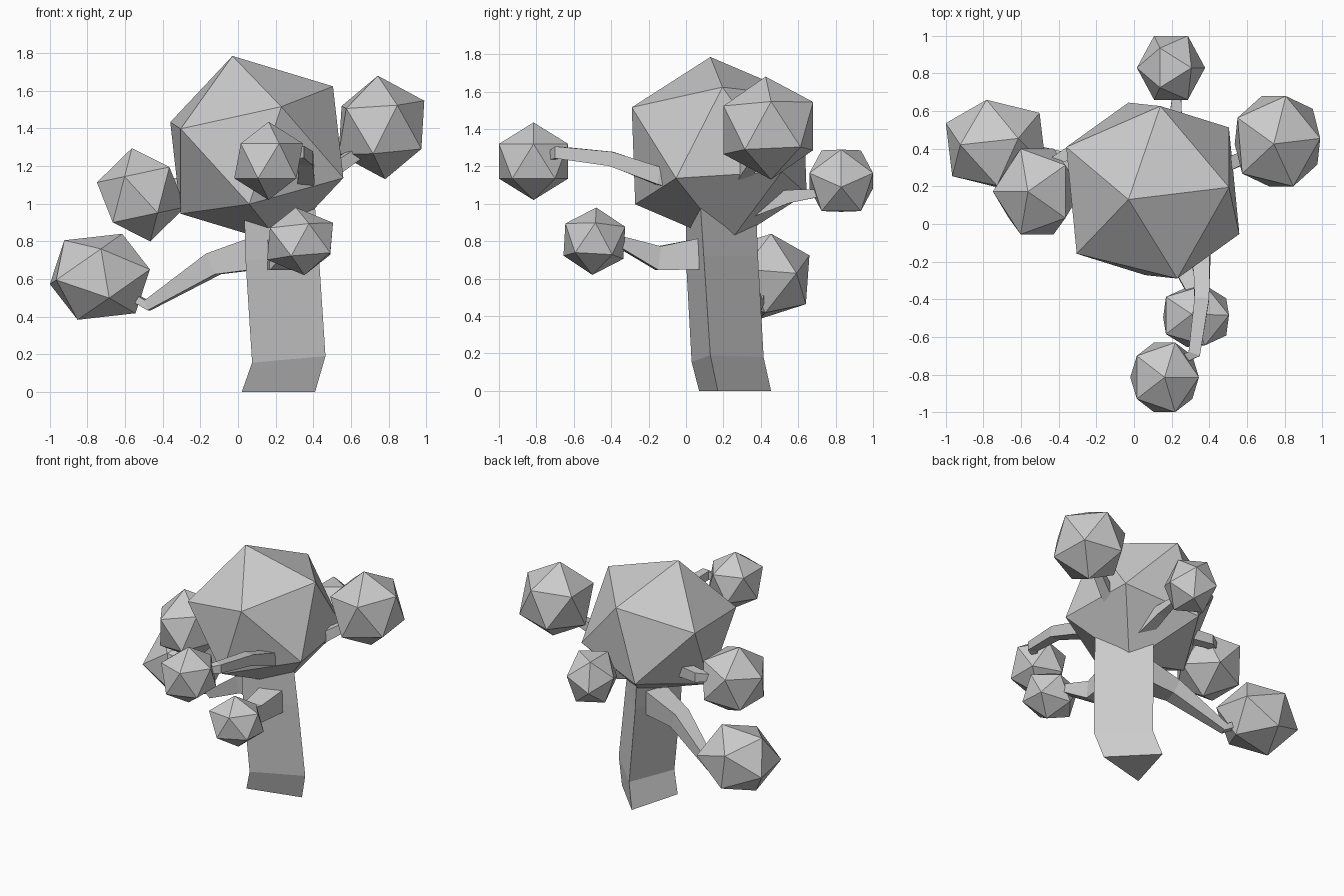
import bpy, bmesh, math
from mathutils import Vector, Matrix

if "Cube" in bpy.data.objects:
    bpy.data.objects.remove(bpy.data.objects["Cube"])


def finish(name, bm):
    bmesh.ops.recalc_face_normals(bm, faces=bm.faces)
    me = bpy.data.meshes.new(name)
    bm.to_mesh(me)
    bm.free()
    ob = bpy.data.objects.new(name, me)
    bpy.context.collection.objects.link(ob)
    return ob


def loft(name, rings):
    """Flat-faced tube through equal-length rings of points."""
    bm = bmesh.new()
    vs = [[bm.verts.new(p) for p in r] for r in rings]
    n = len(vs[0])
    for a, b in zip(vs, vs[1:]):
        for i in range(n):
            j = (i + 1) % n
            bm.faces.new((a[i], a[j], b[j], b[i]))
    bm.faces.new(vs[0][::-1])
    bm.faces.new(vs[-1])
    return finish(name, bm)


def branch(name, path, radii, sides=4):
    """Tapering low-poly branch following a path."""
    pts = [Vector(p) for p in path]
    rings = []
    for i, (p, r) in enumerate(zip(pts, radii)):
        t = (pts[min(i + 1, len(pts) - 1)] - pts[max(i - 1, 0)]).normalized()
        side = t.cross(Vector((0, 0, 1))).normalized()
        up = side.cross(t)
        rings.append([p + r * (math.cos(a) * side + math.sin(a) * up)
                      for a in (math.tau * (k + 0.5) / sides for k in range(sides))])
    return loft(name, rings)


def foliage(name, lo, hi, pole, ring):
    """Icosahedron turned so one vertex lies on pole and a neighbour towards ring, fitted to a box."""
    z = Vector(pole).normalized()
    x = Vector(ring)
    x = (x - x.dot(z) * z).normalized()
    y = z.cross(x)
    bm = bmesh.new()
    dirs = [z, -z]
    for k in range(5):
        a = math.tau * k / 5
        d = 0.4472 * z + 0.8944 * (math.cos(a) * x + math.sin(a) * y)
        dirs += [d, -d]
    half = [max(d[i] for d in dirs) for i in range(3)]
    for d in dirs:
        bm.verts.new([(lo[i] + hi[i]) / 2 + d[i] / half[i] * (hi[i] - lo[i]) / 2
                      for i in range(3)])
    bmesh.ops.convex_hull(bm, input=bm.verts)
    return finish(name, bm)


# Three-sided trunk with a bend near the foot
loft("trunk", [
    [(0.02, 0.07, 0), (0.41, 0.17, 0), (0.13, 0.455, 0)],
    [(0.075, 0.03, 0.155), (0.465, 0.13, 0.19), (0.18, 0.415, 0.18)],
    [(0.04, 0.0, 0.70), (0.43, 0.095, 0.72), (0.15, 0.385, 0.72)],
    [(0.03, 0.0, 1.10), (0.40, 0.07, 1.10), (0.14, 0.37, 1.10)]])

# Branches
branch("left_branch", [(0.16, 0.2, 0.75), (-0.13, 0.26, 0.68), (-0.48, 0.38, 0.46), (-0.6, 0.41, 0.53)],
       [0.13, 0.085, 0.04, 0.03])
branch("lower_front_branch", [(0.24, 0.16, 0.74), (0.23, -0.15, 0.71), (0.31, -0.36, 0.80), (0.33, -0.46, 0.80)],
       [0.13, 0.09, 0.04, 0.03])
branch("front_branch", [(0.28, 0.1, 1.08), (0.36, -0.15, 1.15), (0.36, -0.4, 1.24), (0.32, -0.69, 1.275), (0.24, -0.73, 1.25)],
       [0.08, 0.065, 0.055, 0.045, 0.03])
branch("right_branch", [(0.3, 0.25, 1.05), (0.53, 0.33, 1.2), (0.68, 0.4, 1.3)], [0.07, 0.05, 0.04])
branch("back_branch", [(0.22, 0.35, 0.98), (0.22, 0.55, 1.04), (0.23, 0.74, 1.06)], [0.07, 0.05, 0.025])
branch("upper_left_branch", [(0, 0.3, 1.1), (-0.36, 0.37, 1.1), (-0.48, 0.3, 1.1)], [0.07, 0.05, 0.03])

# Main crown and leaf clumps
foliage("crown", (-0.36, -0.29, 0.785), (0.56, 0.645, 1.785), (-0.125, -0.045, 0.5), (0.415, 0.02, 0.325))
foliage("right_clump", (0.535, 0.2, 1.13), (0.99, 0.68, 1.68), (-0.02, -0.014, 0.273), (0.23, 0.014, 0.143))
foliage("front_clump", (-0.02, -1.0, 1.02), (0.345, -0.63, 1.435), (0, 0, 1), (1, 0, 0))
foliage("lower_front_clump", (0.155, -0.655, 0.62), (0.505, -0.325, 0.98), (-0.02, 0.01, 0.18), (1, 0, 0))
foliage("back_clump", (0.015, 0.66, 0.957), (0.378, 1.0, 1.29), (0.178, 0, -0.03), (0.07, 0, 0.16))
foliage("upper_left_clump", (-0.75, -0.055, 0.80), (-0.28, 0.40, 1.295), (-0.05, 0, 0.244), (-1, 0, 0))
foliage("lower_left_clump", (-1.0, 0.185, 0.383), (-0.468, 0.66, 0.84), (0.1, 0.03, 0.228), (-0.16, 0, 0.21))
